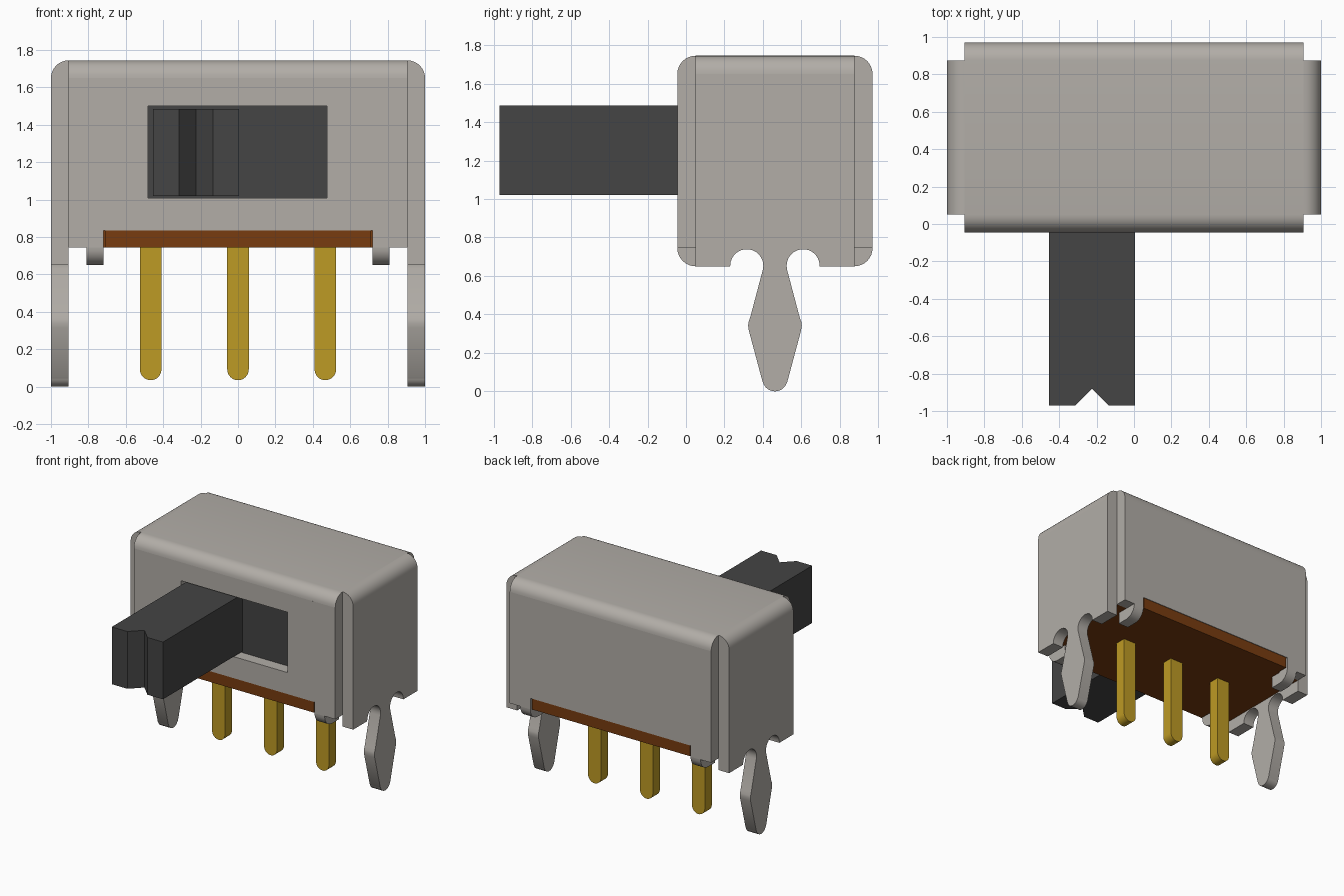
import bpy, bmesh
from math import sin, cos, radians

if "Cube" in bpy.data.objects:
    bpy.data.objects.remove(bpy.data.objects["Cube"])

def material(name, rgb):
    m = bpy.data.materials.new(name)
    m.diffuse_color = (*rgb, 1)
    m.use_nodes = True
    m.node_tree.nodes["Principled BSDF"].inputs["Base Color"].default_value = m.diffuse_color
    return m

METAL = material("sheet metal grey", (0.445, 0.42, 0.388))
DARK = material("dark plastic", (0.058, 0.058, 0.058))
BROWN = material("brown board", (0.188, 0.045, 0.005))
GOLD = material("gold", (0.515, 0.325, 0.018))

T = 0.095                      # sheet thickness and bend radius
Y0, Y1, YC = -0.045, 0.97, 0.4625
TOP, LOW, WALL = 1.745, 0.65, 0.745

def arc(cx, cy, r, a0, a1, n=8):
    return [(cx + r * cos(radians(a0 + (a1 - a0) * i / n)),
             cy + r * sin(radians(a0 + (a1 - a0) * i / n))) for i in range(n + 1)]

def prism(name, pts, axis, lo, hi, mat):
    """Extrude a 2D profile along an axis: x uses (y,z), y uses (x,z), z uses (x,y)."""
    place = {"x": lambda a, b, t: (t, a, b),
             "y": lambda a, b, t: (a, t, b),
             "z": lambda a, b, t: (a, b, t)}[axis]
    bm = bmesh.new()
    face = bm.faces.new([bm.verts.new(place(a, b, lo)) for a, b in pts])
    new = bmesh.ops.extrude_face_region(bm, geom=[face])["geom"]
    shift = place(0, 0, hi - lo)
    bmesh.ops.translate(bm, vec=shift, verts=[v for v in new if isinstance(v, bmesh.types.BMVert)])
    bmesh.ops.recalc_face_normals(bm, faces=bm.faces)
    me = bpy.data.meshes.new(name)
    bm.to_mesh(me)
    bm.free()
    me.materials.append(mat)
    ob = bpy.data.objects.new(name, me)
    bpy.context.collection.objects.link(ob)
    return ob

def rect(a0, b0, a1, b1):
    return [(a0, b0), (a1, b0), (a1, b1), (a0, b1)]

def flip(pts, c):
    return [(2 * c - a, b) for a, b in pts]

# top plate with rounded front and back bends
right_bend = arc(Y1 - T, TOP - T, T, 0, 90)
prism("top_plate", right_bend + flip(right_bend, YC)[::-1], "x", -0.905, 0.905, METAL)

# front and back walls, cut away above the board edge
wall = [(-0.905, WALL), (-0.72, WALL), (-0.72, 0.835), (0.72, 0.835), (0.72, WALL),
        (0.905, WALL), (0.905, TOP - T), (-0.905, TOP - T)]
front = prism("front_wall", wall, "y", Y0, Y0 + T, METAL)
prism("back_wall", wall, "y", Y1 - T, Y1, METAL)

# slider window in the front wall
cutter = prism("window_cutter", rect(-0.48, 1.01, 0.475, 1.5), "y", Y0 - 0.1, Y0 + T + 0.1, METAL)
cutter.hide_render = True
mod = front.modifiers.new("window", "BOOLEAN")
mod.operation, mod.object, mod.solver = "DIFFERENCE", cutter, "EXACT"
bpy.context.view_layer.objects.active = front
bpy.ops.object.modifier_apply(modifier="window")
bpy.data.objects.remove(cutter)

# side plates with relief notches and a tapered mounting leg
half = ([(Y0 + T, TOP - T), (Y0 + T, LOW), (0.23, LOW)]
        + arc(0.316, 0.653, 0.086, 180, -15, 14)
        + [(0.334, 0.385), (0.325, 0.36), (0.323, 0.34), (0.327, 0.315), (0.398, 0.05)]
        + arc(YC, 0.065, 0.065, 195, 270))
side = half + flip(half, YC)[::-1][1:]
bend = [(0.905, TOP - T)] + arc(0.905, TOP - T, T, 0, 90)
# bent-under corner tabs
tab = arc(Y0 + T, WALL, T, 180, 270) + [(0.14, LOW), (0.14, WALL)]
for s, label in ((-1, "left"), (1, "right")):
    prism(label + "_side_plate", side, "x", s * 0.905, s * 1.0, METAL)
    prism(label + "_top_bend", [(s * a, b) for a, b in bend], "y", Y0 + T, Y1 - T, METAL)
    prism(label + "_front_tab", tab, "x", s * 0.72, s * 0.81, METAL)
    prism(label + "_back_tab", flip(tab, YC), "x", s * 0.72, s * 0.81, METAL)

# base board, wider in the middle where it shows through the walls
board = [(-0.905, 0.05), (-0.71, 0.05), (-0.71, -0.04), (0.71, -0.04), (0.71, 0.05), (0.905, 0.05)]
prism("base_board", board + [(a, 2 * YC - b) for a, b in board[::-1]], "z", WALL, 0.835, BROWN)

# slider block behind the window and its notched handle
prism("slider_block", rect(-0.62, 0.93, 0.62, 1.58), "y", 0.05, 0.45, DARK)
handle = [(-0.455, 0.06), (-0.455, -0.97), (-0.315, -0.97), (-0.225, -0.88),
          (-0.135, -0.97), (0.005, -0.97), (0.005, 0.06)]
prism("slider_handle", handle, "z", 1.02, 1.485, DARK)

# three round-ended terminal pins
for i in (-1, 0, 1):
    x, r = i * 0.467, 0.0575
    pin = [(x + r, 0.75), (x - r, 0.75)] + arc(x, 0.035 + r, r, 180, 360, 16)
    prism(f"terminal_pin_{i + 2}", pin, "y", YC - 0.045, YC + 0.045, GOLD)

# smooth bends, crisp edges
bpy.ops.object.select_all(action="SELECT")
bpy.context.view_layer.objects.active = front
bpy.ops.object.shade_smooth_by_angle(angle=radians(30))
